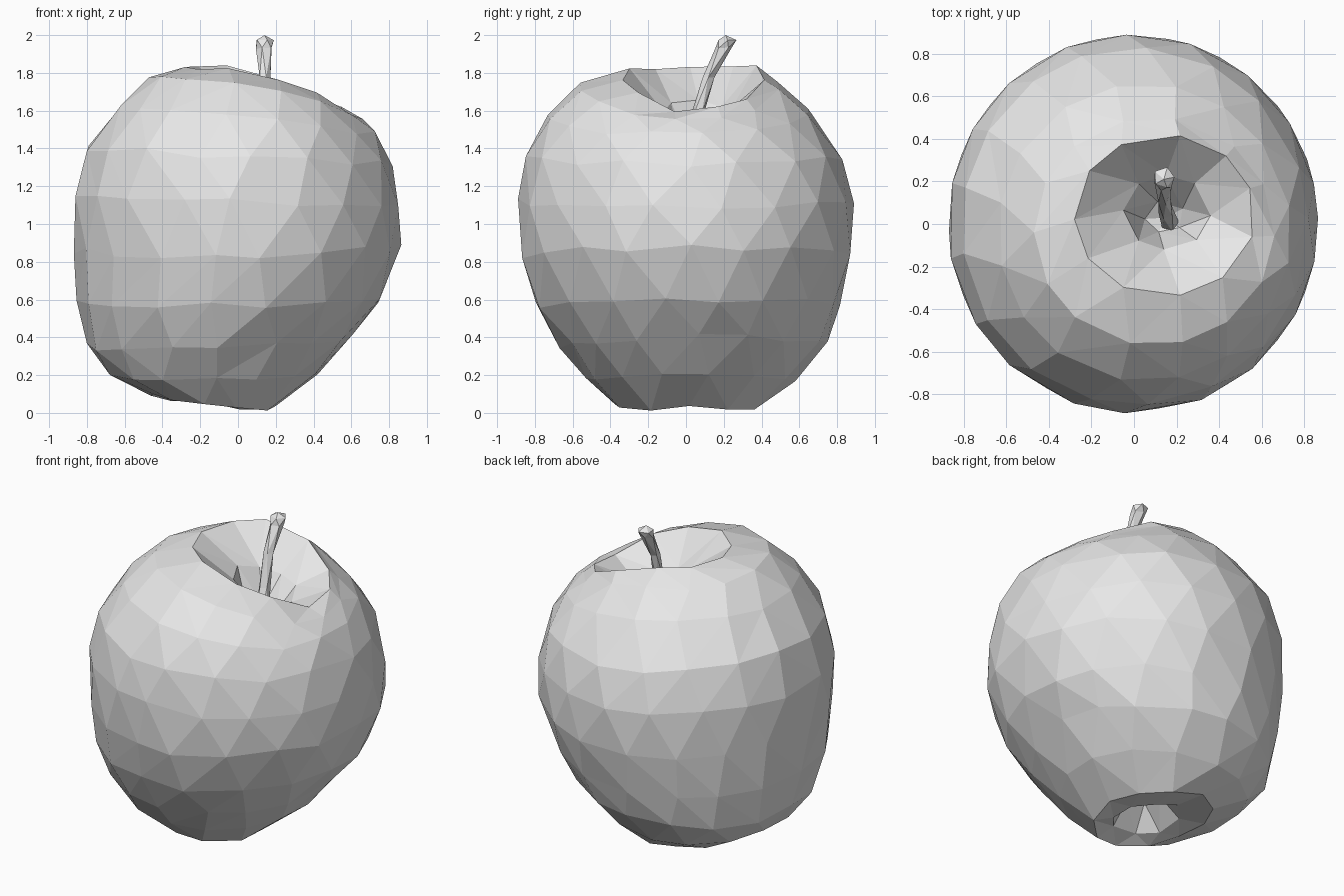
import bpy, bmesh, math, random

random.seed(4)
if "Cube" in bpy.data.objects:
    bpy.data.objects.remove(bpy.data.objects["Cube"], do_unlink=True)

grey = bpy.data.materials.new("plain grey")
grey.use_nodes = True
grey.diffuse_color = (0.8, 0.8, 0.8, 1)
grey.node_tree.nodes["Principled BSDF"].inputs["Base Color"].default_value = (0.8, 0.8, 0.8, 1)


def ring(bm, sides, shift, x0, x1, y0, y1, z_left, z_mid, z_right, jitter):
    """Oval ring whose height varies across x."""
    verts = []
    for i in range(sides):
        a = math.tau * (i + shift + random.uniform(-jitter, jitter)) / sides
        c, s = math.cos(a), math.sin(a)
        z = z_mid + (z_right - z_left) / 2 * c + ((z_left + z_right) / 2 - z_mid) * c * c
        z += random.uniform(-jitter, jitter) * 0.15
        verts.append(bm.verts.new(((x0 + x1) / 2 + (x1 - x0) / 2 * c,
                                   (y0 + y1) / 2 + (y1 - y0) / 2 * s, z)))
    return verts


def bridge(bm, low, high, shift_low, shift_high):
    """Triangle strip between two rings that may differ in side count."""
    n, m = len(low), len(high)
    i = j = 0
    while i < n or j < m:
        step_low = j == m or (i < n and (i + 1 + shift_low) / n <= (j + 1 + shift_high) / m)
        if step_low:
            bm.faces.new((low[i % n], low[(i + 1) % n], high[j % m]))
            i += 1
        else:
            bm.faces.new((low[i % n], high[(j + 1) % m], high[j % m]))
            j += 1


def fan(bm, loop, point):
    tip = bm.verts.new(point)
    for a, b in zip(loop, loop[1:] + loop[:1]):
        bm.faces.new((a, b, tip))


def loft(name, rows, start, end, jitter):
    bm = bmesh.new()
    shifts = [0.5 * (k % 2) for k in range(len(rows))]
    rings = [ring(bm, r[0], sh, *r[1:], jitter) for r, sh in zip(rows, shifts)]
    for k in range(len(rings) - 1):
        bridge(bm, rings[k], rings[k + 1], shifts[k], shifts[k + 1])
    fan(bm, rings[0], start)
    fan(bm, rings[-1], end)
    bmesh.ops.recalc_face_normals(bm, faces=bm.faces)
    mesh = bpy.data.meshes.new(name)
    bm.to_mesh(mesh)
    bm.free()
    mesh.materials.append(grey)
    obj = bpy.data.objects.new(name, mesh)
    bpy.context.collection.objects.link(obj)
    return obj


# Fruit body: bottom hollow, outer skin, rim, top hollow
# sides, x range, y range, height at left / middle / right
body = [
    (5, -.22, .0, -.16, .04, .22, .22, .2),
    (8, -.35, .06, -.28, .16, .11, .08, .06),
    (11, -.47, .2, -.38, .4, .09, .045, .03),
    (14, -.69, .43, -.53, .58, .2, .18, .2),
    (16, -.80, .61, -.67, .75, .35, .36, .4),
    (17, -.855, .76, -.80, .82, .58, .57, .6),
    (18, -.87, .865, -.875, .885, .86, .83, .88),
    (18, -.875, .865, -.89, .89, 1.15, 1.12, 1.1),
    (17, -.81, .82, -.85, .83, 1.40, 1.36, 1.32),
    (16, -.64, .74, -.74, .66, 1.63, 1.58, 1.47),
    (14, -.47, .66, -.57, .50, 1.76, 1.72, 1.55),
    (11, -.28, .57, -.34, .42, 1.84, 1.78, 1.6),
    (8, -.05, .36, -.12, .23, 1.64, 1.6, 1.52),
    (5, .05, .24, -.04, .11, 1.42, 1.42, 1.42),
]
loft("fruit_body", body, (-.11, -.06, .24), (.15, .03, 1.38), 0.13)

# Stem: leaning five-sided rod, flared at the tip
path = [(.17, .0, 1.36, .045), (.15, .06, 1.58, .036), (.14, .12, 1.78, .032),
        (.14, .2, 1.93, .045), (.14, .22, 1.97, .05)]
stem = [(5, x - r, x + r, y - r, y + r, z, z, z) for x, y, z, r in path]
loft("stem", stem, (.17, .0, 1.35), (.14, .21, 2.0), 0.04)
